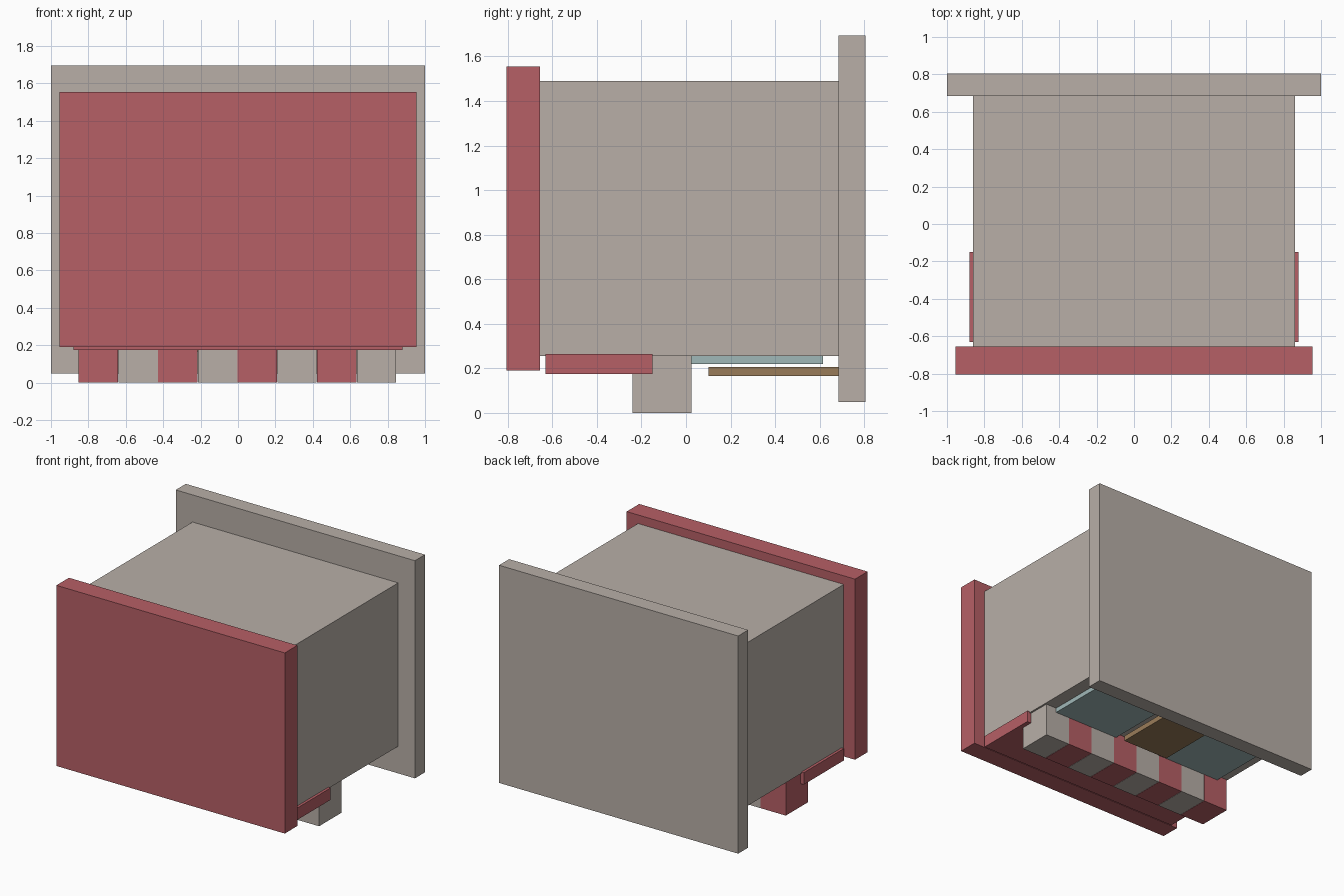
import bpy
import bmesh
from mathutils import Vector

cube = bpy.data.objects.get("Cube")
if cube:
    bpy.data.objects.remove(cube, do_unlink=True)


def material(name, rgb):
    mat = bpy.data.materials.new(name)
    mat.use_nodes = True
    mat.diffuse_color = (*rgb, 1)
    mat.node_tree.nodes["Principled BSDF"].inputs["Base Color"].default_value = (*rgb, 1)
    return mat


stone = material("warm grey", (0.48, 0.43, 0.39))
red = material("muted red", (0.47, 0.115, 0.133))
glass = material("pale teal", (0.35, 0.48, 0.48))
wood = material("brown", (0.32, 0.2, 0.1))


def box(name, low, high, mat):
    """Axis-aligned box between two opposite corners."""
    low, high = Vector(low), Vector(high)
    centre = (low + high) / 2
    bm = bmesh.new()
    bmesh.ops.create_cube(bm, size=1)
    bmesh.ops.scale(bm, vec=high - low, verts=bm.verts)
    mesh = bpy.data.meshes.new(name)
    bm.to_mesh(mesh)
    bm.free()
    mesh.materials.append(mat)
    obj = bpy.data.objects.new(name, mesh)
    obj.location = centre
    bpy.context.collection.objects.link(obj)
    return obj


# Main volume with its two end slabs
box("body", (-0.86, -0.655, 0.255), (0.86, 0.685, 1.49), stone)
box("roof_slab", (-0.955, -0.805, 0.19), (0.955, -0.655, 1.555), red)
box("ground_slab", (-1, 0.685, 0.05), (1, 0.805, 1.695), stone)

# Sign board beneath the body
box("sign_board", (-0.88, -0.63, 0.175), (0.88, -0.15, 0.265), red)

# Awning of alternating red and grey blocks
pitch = 0.2125
for i in range(8):
    x = -0.852 + i * pitch
    box(f"awning_block_{i + 1}", (x, -0.24, 0), (x + pitch - 0.002, 0.025, 0.256),
        stone if i % 2 else red)

# Two windows and the door between them
box("left_window", (0.19, 0.025, 0.22), (0.755, 0.615, 0.256), glass)
box("right_window", (-0.765, 0.025, 0.22), (-0.2, 0.615, 0.256), glass)
box("door", (-0.22, 0.1, 0.165), (0.175, 0.686, 0.205), wood)
